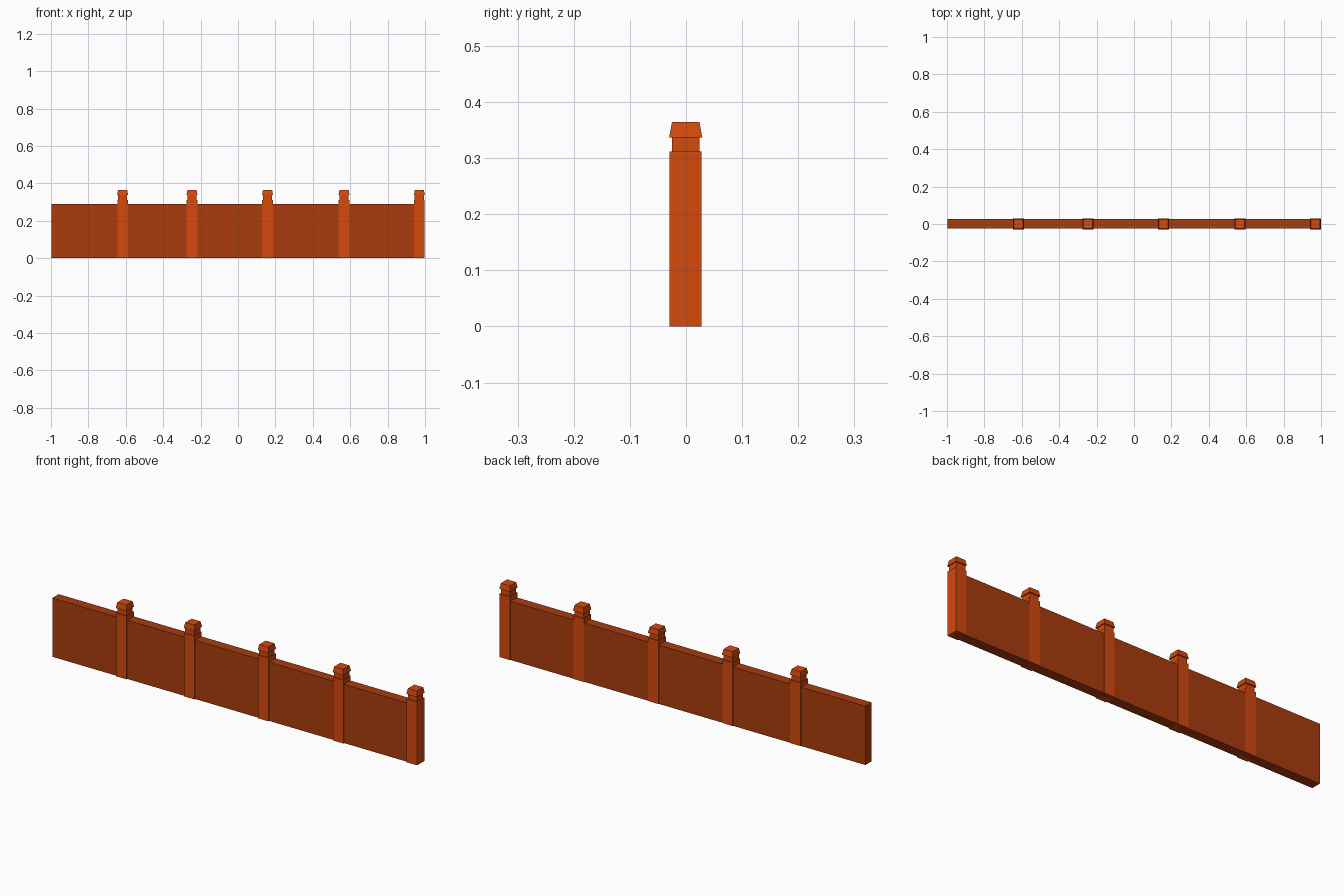
import bpy, bmesh

if "Cube" in bpy.data.objects:
    bpy.data.objects.remove(bpy.data.objects["Cube"])


def material(name, color):
    m = bpy.data.materials.new(name)
    m.diffuse_color = (*color, 1)
    m.use_nodes = True
    m.node_tree.nodes["Principled BSDF"].inputs["Base Color"].default_value = m.diffuse_color
    return m


wall_mat = material("dark brick", (0.40, 0.045, 0.004))
post_mat = material("orange brick", (0.66, 0.067, 0.004))


def stack(name, cx, cy, rings, mat):
    """Closed rectangular solid from (half_x, half_y, z) rings."""
    bm = bmesh.new()
    loops = [[bm.verts.new((cx + sx * hx, cy + sy * hy, z))
              for sx, sy in ((-1, -1), (1, -1), (1, 1), (-1, 1))]
             for hx, hy, z in rings]
    for a, b in zip(loops, loops[1:]):
        for i in range(4):
            j = (i + 1) % 4
            bm.faces.new((a[i], a[j], b[j], b[i]))
    bm.faces.new(loops[0][::-1])
    bm.faces.new(loops[-1])
    me = bpy.data.meshes.new(name)
    bm.to_mesh(me)
    bm.free()
    me.materials.append(mat)
    ob = bpy.data.objects.new(name, me)
    bpy.context.collection.objects.link(ob)


# Long wall panel
stack("wall", -0.003, 0.001, [(0.994, 0.0245, 0), (0.994, 0.0245, 0.29)], wall_mat)

# Posts: shaft, narrow neck, flared cap tapering to a flat top
P = 0.0285
rings = [(P, P, 0), (P, P, 0.312), (0.0245, 0.0245, 0.312), (0.0245, 0.0245, 0.337),
         (0.0295, 0.0295, 0.337), (0.0245, 0.0245, 0.364)]
for i, x in enumerate((-0.617, -0.246, 0.158, 0.567, 0.9695)):
    stack(f"post_{i + 1}", x, -0.0005, rings, post_mat)
